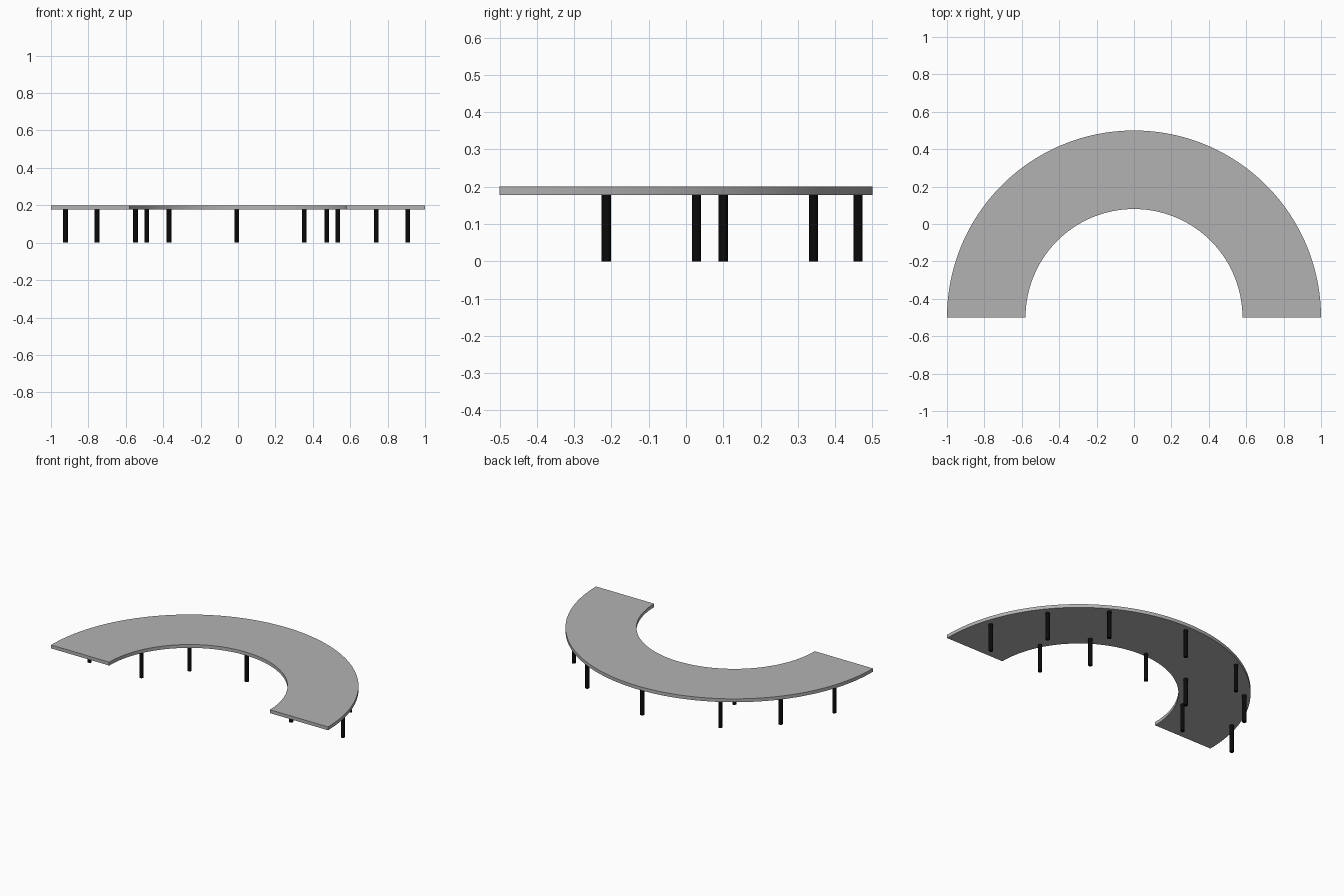
import bpy, bmesh, math

cube = bpy.data.objects.get("Cube")
if cube:
    bpy.data.objects.remove(cube, do_unlink=True)


def make_material(name, value):
    mat = bpy.data.materials.new(name)
    mat.use_nodes = True
    colour = (value, value, value, 1)
    mat.diffuse_color = colour
    mat.node_tree.nodes["Principled BSDF"].inputs["Base Color"].default_value = colour
    return mat


grey = make_material("grey top", 0.45)
black = make_material("black legs", 0.003)

CENTRE_Y, OUTER, INNER = -0.5, 1.0, 0.58
TOP, UNDERSIDE, STEPS = 0.2, 0.178, 96


def smooth(obj):
    bpy.ops.object.select_all(action="DESELECT")
    obj.select_set(True)
    bpy.context.view_layer.objects.active = obj
    bpy.ops.object.shade_smooth_by_angle(angle=math.radians(35))


# Half-ring table top: sweep a rectangular section around the arc
bm = bmesh.new()
section = [(INNER, UNDERSIDE), (OUTER, UNDERSIDE), (OUTER, TOP), (INNER, TOP)]
ring = [bm.verts.new((r, CENTRE_Y, z)) for r, z in section]
end = bm.faces.new(ring)
edges = list(end.edges)
bmesh.ops.spin(bm, geom=edges, cent=(0, CENTRE_Y, 0), axis=(0, 0, 1),
               angle=math.pi, steps=STEPS)
bmesh.ops.holes_fill(bm, edges=[e for e in bm.edges if e.is_boundary], sides=4)
bmesh.ops.recalc_face_normals(bm, faces=bm.faces)
mesh = bpy.data.meshes.new("table_top")
bm.to_mesh(mesh)
bm.free()
table_top = bpy.data.objects.new("table_top", mesh)
bpy.context.collection.objects.link(table_top)
mesh.materials.append(grey)
smooth(table_top)


# Round legs, an outer row and an inner row, mirrored left and right
def add_leg(name, x, y):
    bpy.ops.mesh.primitive_cylinder_add(vertices=16, radius=0.0125, depth=UNDERSIDE,
                                        location=(x, y, UNDERSIDE / 2))
    leg = bpy.context.object
    leg.name = name
    leg.data.materials.append(black)
    smooth(leg)


SHIFT = -0.007
rows = {
    "outer": [(0, 0.461), (0.481, 0.342), (0.747, 0.1), (0.915, -0.214)],
    "inner": [(0, 0.1), (0.362, 0.028), (0.541, -0.214)],
}
for row, spots in rows.items():
    for i, (x, y) in enumerate(spots):
        if x == 0:
            add_leg(f"{row}_middle_leg", SHIFT, y)
            continue
        for side, sign in (("left", 1), ("right", -1)):
            add_leg(f"{row}_{side}_leg_{i}", sign * x + SHIFT, y)
